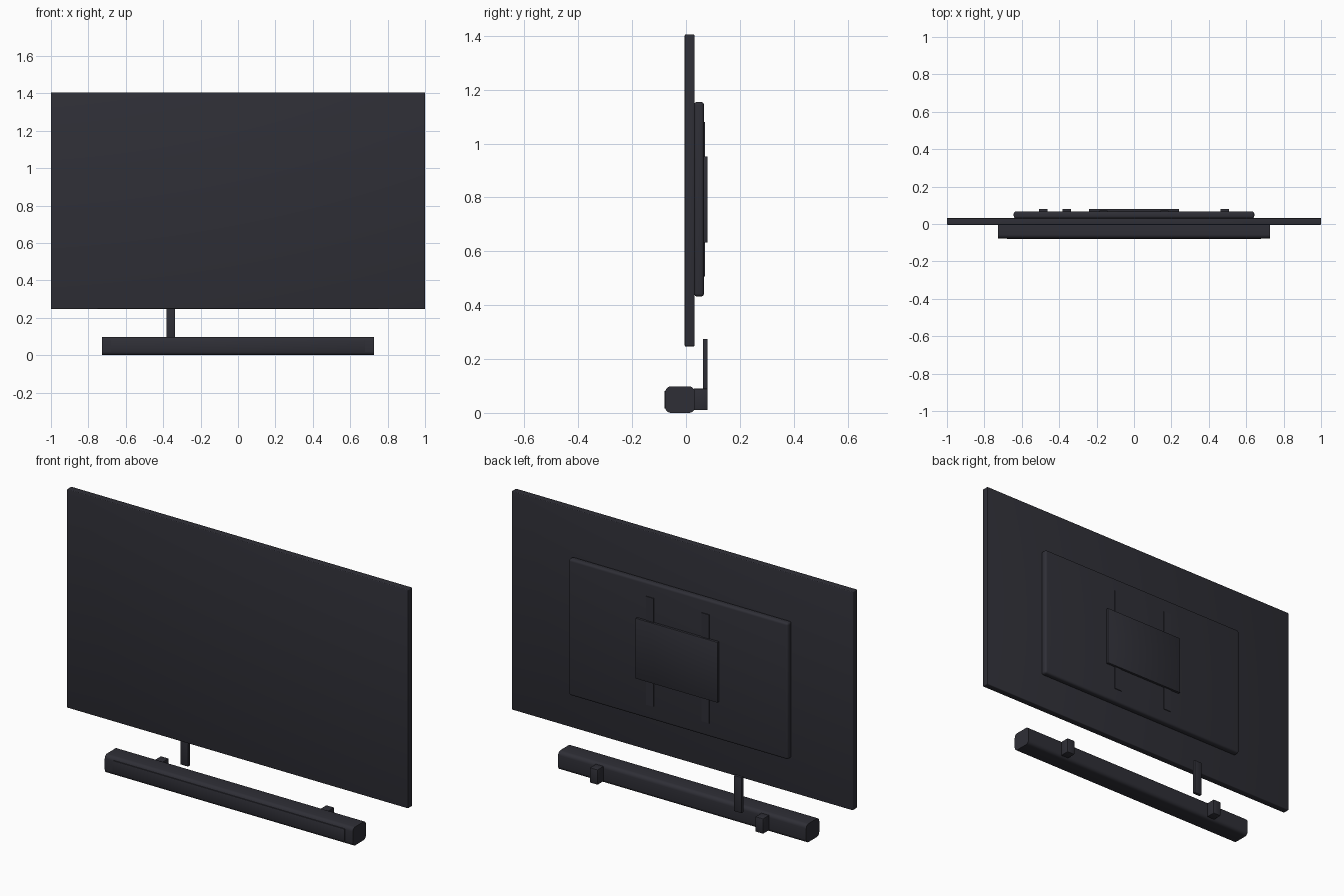
import bpy, bmesh, math

if "Cube" in bpy.data.objects:
    bpy.data.objects.remove(bpy.data.objects["Cube"])

dark = bpy.data.materials.new("charcoal")
dark.diffuse_color = (0.028, 0.028, 0.037, 1)
dark.use_nodes = True
dark.node_tree.nodes["Principled BSDF"].inputs["Base Color"].default_value = dark.diffuse_color


def finish(ob):
    ob.data.materials.append(dark)
    bpy.ops.object.select_all(action='DESELECT')
    ob.select_set(True)
    bpy.context.view_layer.objects.active = ob
    bpy.ops.object.shade_smooth_by_angle(angle=math.radians(35))
    return ob


def box(name, x, y, z, bevel=0.0, segments=3, keep=None):
    """Box from (min, max) ranges; keep(edge) picks the edges to round."""
    bm = bmesh.new()
    bmesh.ops.create_cube(bm, size=1)
    for v in bm.verts:
        v.co = [(a + b) / 2 + c * (b - a) for (a, b), c in zip((x, y, z), v.co)]
    if bevel:
        edges = [e for e in bm.edges if keep is None or keep(e)]
        bmesh.ops.bevel(bm, geom=edges, offset=bevel, segments=segments,
                        profile=0.5, affect='EDGES')
    me = bpy.data.meshes.new(name)
    bm.to_mesh(me)
    bm.free()
    ob = bpy.data.objects.new(name, me)
    bpy.context.collection.objects.link(ob)
    return finish(ob)


def along_x(e):
    return abs(e.verts[0].co.x - e.verts[1].co.x) > 0.01


# Display panel and the raised housing behind it
box("display_panel", (-1, 1), (-0.005, 0.032), (0.247, 1.405), 0.004)
box("rear_housing", (-0.643, 0.643), (0.03, 0.067), (0.432, 1.155), 0.012, 4)

# Wall mount: centre plate over two vertical rails
box("mount_plate", (-0.24, 0.24), (0.066, 0.08), (0.633, 0.953), 0.002, 2)
for s, side in ((-1, "left"), (1, "right")):
    box(side + "_mount_rail", (s * 0.163 - 0.022, s * 0.163 + 0.022),
        (0.064, 0.071), (0.506, 1.08))

# Soundbar with rounded long edges and a slightly proud grille
box("soundbar", (-0.727, 0.727), (-0.077, 0.032), (0.0, 0.098), 0.02, 5, along_x)
box("soundbar_grille", (-0.68, 0.68), (-0.08, -0.07), (0.016, 0.082), 0.003, 2)

# Soundbar wall brackets
for s, side in ((-1, "left"), (1, "right")):
    box(side + "_soundbar_bracket", (s * 0.485 - 0.023, s * 0.485 + 0.023),
        (0.028, 0.08), (0.01, 0.09), 0.003, 2)

# Cable cover between display and soundbar
box("cable_cover", (-0.382, -0.336), (0.063, 0.08), (0.085, 0.275), 0.003, 2)
